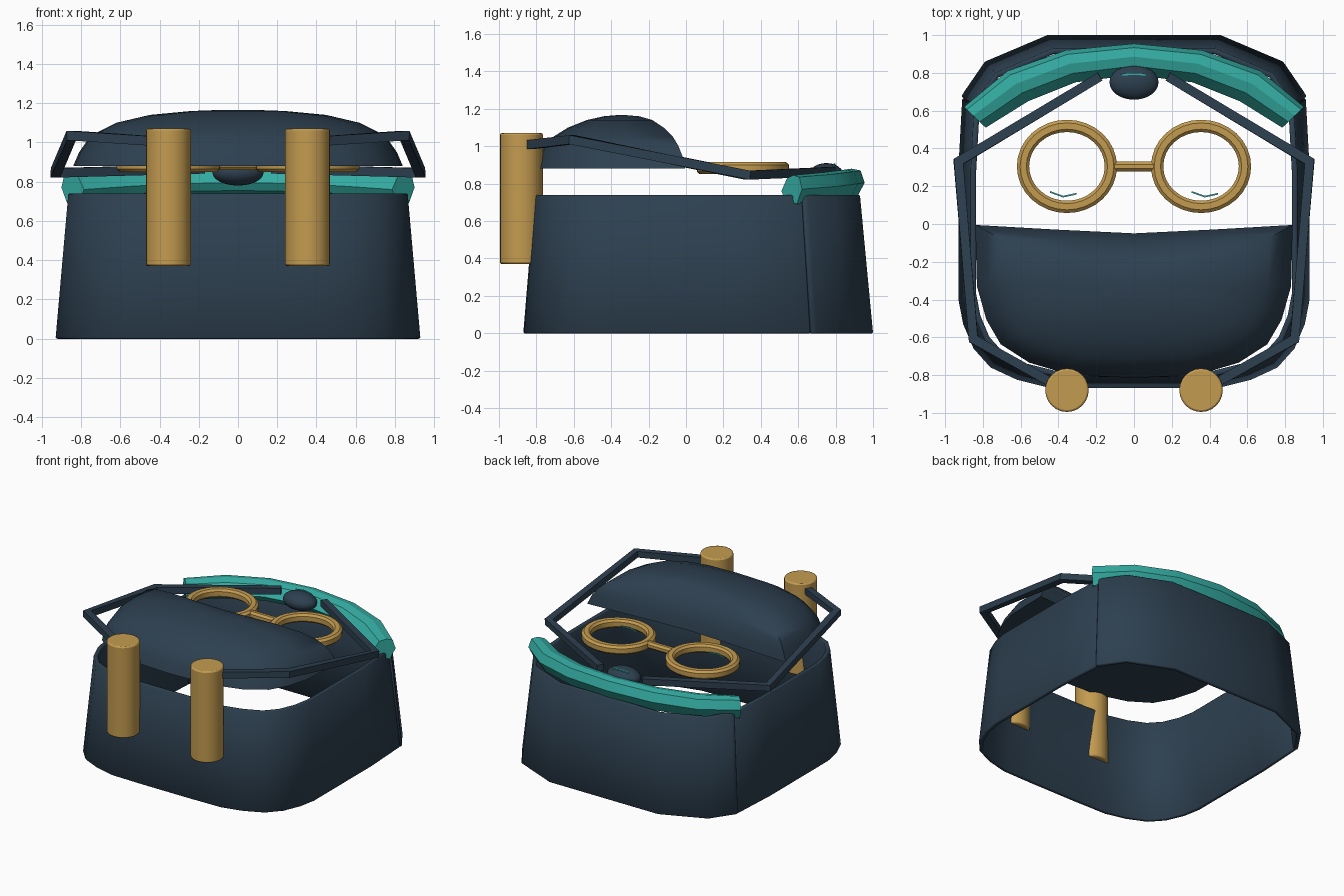
import bpy, bmesh, math
from mathutils import Vector

cube = bpy.data.objects.get("Cube")
if cube:
    bpy.data.objects.remove(cube, do_unlink=True)


def material(name, rgb):
    m = bpy.data.materials.new(name)
    m.use_nodes = True
    m.diffuse_color = (*rgb, 1)
    m.node_tree.nodes["Principled BSDF"].inputs["Base Color"].default_value = (*rgb, 1)
    return m


navy = material("dark navy", (0.026, 0.05, 0.078))
gold = material("brass gold", (0.55, 0.33, 0.08))
teal = material("teal", (0.035, 0.42, 0.37))


def finish(ob, mat, angle=30):
    ob.data.materials.append(mat)
    bpy.ops.object.select_all(action='DESELECT')
    ob.select_set(True)
    bpy.context.view_layer.objects.active = ob
    bpy.ops.object.shade_smooth_by_angle(angle=math.radians(angle))
    return ob


def loft(name, rings, mat, closed=True, caps=True, angle=30):
    """Skin a list of equal-length rings of points."""
    bm = bmesh.new()
    rows = [[bm.verts.new(p) for p in ring] for ring in rings]
    n = len(rows[0])
    for a, b in zip(rows, rows[1:]):
        for i in range(n if closed else n - 1):
            j = (i + 1) % n
            bm.faces.new((a[i], a[j], b[j], b[i]))
    if caps:
        bm.faces.new(rows[0][::-1])
        bm.faces.new(rows[-1])
        bmesh.ops.recalc_face_normals(bm, faces=bm.faces)
    me = bpy.data.meshes.new(name)
    bm.to_mesh(me)
    bm.free()
    ob = bpy.data.objects.new(name, me)
    bpy.context.collection.objects.link(ob)
    return finish(ob, mat, angle)


def mirrored(half):
    """Complete a half path that ends at (or just before) the centre line."""
    return half + [(-x, *r) for x, *r in reversed(half) if x != 0]


def wall(name, plan):
    rings = [[(x * s, y * s, z) for x, y in plan] for z, s in ((0, 1), (0.74, 0.93))]
    ob = loft(name, rings, navy, closed=False, caps=False)
    shell = ob.modifiers.new("thickness", 'SOLIDIFY')
    shell.thickness = 0.03
    shell.offset = -1
    edge = ob.modifiers.new("soft_edge", 'BEVEL')
    edge.width = 0.006
    edge.limit_method = 'ANGLE'
    edge.angle_limit = math.radians(50)


def sweep(name, path, mat, radius, sides=4):
    """Straight-sided bar along a path, mitred at the corners."""
    pts = [Vector(p) for p in path]
    rings = []
    for i, p in enumerate(pts):
        before = (p - pts[i - 1]).normalized() if i else None
        after = (pts[i + 1] - p).normalized() if i < len(pts) - 1 else None
        t = ((before or after) + (after or before)).normalized()
        mitre = 1 / max(0.6, t.dot(after or before))
        side = t.cross(Vector((0, 0, 1))).normalized()
        up = side.cross(t)
        turn = math.tau / sides
        rings.append([p + radius * (side * math.cos((k + .5) * turn) * mitre
                                    + up * math.sin((k + .5) * turn)) for k in range(sides)])
    return loft(name, rings, mat)


# Tapered wall: rounded front and sides, faceted back panel
wall("front_wall", mirrored([(-0.91, 0.665), (-0.93, 0.3), (-0.93, -0.4), (-0.905, -0.53),
                             (-0.85, -0.66), (-0.76, -0.76), (-0.62, -0.825),
                             (-0.46, -0.865), (-0.2, -0.87)]))
wall("back_panel", mirrored([(0.915, 0.675), (0.9, 0.7), (0.79, 0.86), (0.46, 1.0)]))

# Domed hood: D-shaped outline, shrinking level by level
outline = mirrored([(1, 0.0), (0.99, 0.4), (0.93, 0.62), (0.84, 0.78), (0.66, 0.9),
                    (0.4, 0.98), (0, 1.0)])
outline += [(-0.5, 0.03), (0, 0.055), (0.5, 0.03)]
levels = [(0.88, 0.84, -0.005, -0.815), (0.95, 0.81, -0.02, -0.79), (1.0, 0.775, -0.04, -0.76),
          (1.05, 0.72, -0.07, -0.71), (1.1, 0.62, -0.12, -0.63), (1.14, 0.45, -0.18, -0.53),
          (1.16, 0.24, -0.25, -0.44), (1.166, 0.08, -0.32, -0.37)]
loft("hood", [[(x * w, back + (front - back) * d, z) for x, d in outline]
              for z, w, back, front in levels], navy, angle=60)

# Curved teal band resting on the back panel
outer = mirrored([(0.9, 0.62), (0.67, 0.81), (0.36, 0.92), (0, 0.955)])
inner = mirrored([(0.785, 0.51), (0.56, 0.65), (0.31, 0.75), (0, 0.79)])
section = [(0, -0.07), (0.13, -0.005), (0.42, 0.005), (0.72, -0.01),
           (1, -0.08), (0.85, -0.12), (0.25, -0.15)]
band = []
for o, i in zip(outer, inner):
    o, i = Vector(o), Vector(i)
    top = 0.875 - 0.035 * abs(o.x / 0.9) ** 2
    band.append([(*o.lerp(i, t), top + dz) for t, dz in section])
loft("teal_band", band, teal, angle=20)

for s, side in ((-1, "right"), (1, "left")):
    # Bent arm running round the side
    sweep(side + "_arm", [(s * 0.18, 0.78, 0.865), (s * 0.93, 0.33, 0.845),
                          (s * 0.85, -0.61, 1.035), (s * 0.4, -0.86, 1.005)], navy, 0.034)

    # Upright peg on the front wall
    bpy.ops.mesh.primitive_cylinder_add(vertices=24, radius=0.115, depth=0.7,
                                        location=(s * 0.355, -0.88, 0.72))
    peg = bpy.context.object
    peg.name = side + "_peg"
    finish(peg, gold)
    edge = peg.modifiers.new("soft_edge", 'BEVEL')
    edge.width = 0.01
    edge.segments = 2
    edge.limit_method = 'ANGLE'

    # Round frame with a chamfered section
    rim = [(0.2, 0.865), (0.2, 0.9), (0.215, 0.915), (0.248, 0.915),
           (0.265, 0.9), (0.265, 0.865), (0.25, 0.85), (0.215, 0.85)]
    rings = []
    for k in range(33):
        a = math.tau * k / 32
        rings.append([(s * 0.355 + r * math.cos(a), 0.305 + (r - 0.018) * math.sin(a), z)
                      for r, z in rim])
    frame = loft(side + "_round_frame", rings, gold, caps=False, angle=40)
    bm = bmesh.new()
    bm.from_mesh(frame.data)
    bmesh.ops.remove_doubles(bm, verts=bm.verts, dist=0.0001)
    bmesh.ops.recalc_face_normals(bm, faces=bm.faces)
    bm.to_mesh(frame.data)
    bm.free()

    # Small bent glint inside the frame
    x = s * 0.375
    sweep(side + "_glint", [(x - 0.07, 0.17, 0.875), (x, 0.145, 0.875),
                            (x + 0.07, 0.16, 0.875)], teal, 0.006)

# Bridge between the frames
sweep("bridge", [(-0.11, 0.305, 0.885), (0.11, 0.305, 0.885)], gold, 0.028, 8)

# Oval knob with a thin teal mark
bpy.ops.mesh.primitive_uv_sphere_add(segments=24, ring_count=12, location=(0, 0.75, 0.845))
knob = bpy.context.object
knob.name = "knob"
knob.scale = (0.13, 0.092, 0.065)
finish(knob, navy, 60)
sweep("knob_mark", [(-0.065, 0.79, 0.896), (0, 0.795, 0.903), (0.065, 0.79, 0.896)], teal, 0.007)
